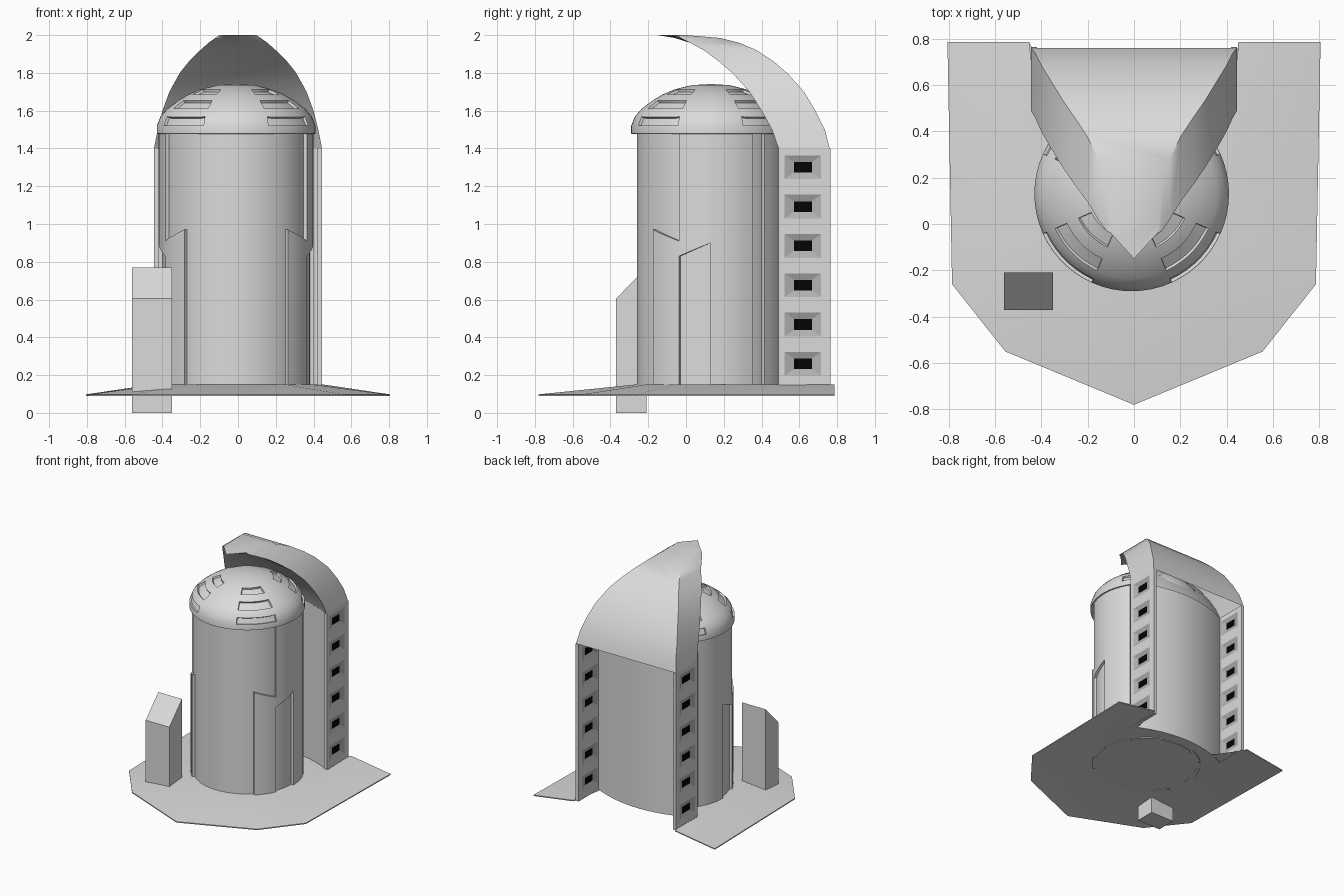
import bpy, bmesh, math
from mathutils import Vector

cube = bpy.data.objects.get("Cube")
if cube:
    bpy.data.objects.remove(cube, do_unlink=True)


def material(name, value):
    m = bpy.data.materials.new(name)
    m.use_nodes = True
    color = (value, value, value, 1)
    m.diffuse_color = color
    m.node_tree.nodes["Principled BSDF"].inputs["Base Color"].default_value = color
    return m


GREY = material("light grey", 0.71)
FRAME = material("window frame grey", 0.45)
BLACK = material("black glass", 0.001)
CX, CY = -0.01, 0.13   # tank axis


def finish(bm, name, mats=(GREY,), smooth=None, fix=True):
    if fix:
        bmesh.ops.recalc_face_normals(bm, faces=bm.faces[:])
    mesh = bpy.data.meshes.new(name)
    bm.to_mesh(mesh)
    bm.free()
    obj = bpy.data.objects.new(name, mesh)
    bpy.context.collection.objects.link(obj)
    for m in mats:
        mesh.materials.append(m)
    if smooth:
        bpy.ops.object.select_all(action='DESELECT')
        obj.select_set(True)
        bpy.context.view_layer.objects.active = obj
        bpy.ops.object.shade_smooth_by_angle(angle=math.radians(smooth))
    return obj


def loft(rings, open_start=False):
    """Skin through rings of equal point count, capped at the ends."""
    bm = bmesh.new()
    loops = [[bm.verts.new(p) for p in ring] for ring in rings]
    n = len(loops[0])
    for a, b in zip(loops, loops[1:]):
        for i in range(n):
            j = (i + 1) % n
            bm.faces.new((a[i], a[j], b[j], b[i]))
    if not open_start:
        bm.faces.new(loops[0][::-1])
    bm.faces.new(loops[-1])
    return bm


def circle(r, z, n=60):
    return [(CX + r * math.sin(math.tau * i / n), CY - r * math.cos(math.tau * i / n), z)
            for i in range(n)]


def arc(w, y, bulge, z, power=2, n=12):
    """Bowed line running from +w to -w."""
    ts = [1 - 2 * i / n for i in range(n + 1)]
    return [(w * t, y + bulge * (1 - abs(t) ** power), z) for t in ts]


# Tank body
finish(loft([circle(0.39, 0.138), circle(0.39, 1.49)]), "tank_body", smooth=35)

# Dome with four stacks of recessed panels
profile = [(0.38, 1.475), (0.42, 1.478), (0.42, 1.52), (0.4, 1.57), (0.365, 1.61),
           (0.305, 1.655), (0.255, 1.685), (0.19, 1.713), (0.1, 1.735), (0.02, 1.74)]
bm = loft([circle(r, z) for r, z in profile])
bmesh.ops.recalc_face_normals(bm, faces=bm.faces[:])
for low, high in ((1.52, 1.57), (1.61, 1.655), (1.685, 1.713)):
    for k in range(4):
        middle = math.radians(45 + 90 * k)
        region = []
        for f in bm.faces:
            c = f.calc_center_median()
            a = math.atan2(c.x - CX, CY - c.y)
            off = abs((a - middle + math.pi) % math.tau - math.pi)
            if low < c.z < high and off < math.radians(18.5):
                region.append(f)
        bmesh.ops.inset_region(bm, faces=region, thickness=0.003, depth=0)
        bmesh.ops.inset_region(bm, faces=region, thickness=0.003, depth=-0.014)
finish(bm, "tank_dome", smooth=35)


def cladding(name, start, end, bottom, top, r=0.41):
    """Raised curved panel; angles from the front, slanted ends."""
    for side, label in ((1, "left"), (-1, "right")):
        rings = []
        for i in range(7):
            t = i / 6
            a = math.radians(start + (end - start) * t)
            zb = bottom[0] + (bottom[1] - bottom[0]) * t
            zt = top[0] + (top[1] - top[0]) * t
            s, c = side * math.sin(a), math.cos(a)
            rings.append([(CX + q * s, CY - q * c, z)
                          for q, z in ((0.38, zb), (r, zb), (r, zt), (0.38, zt))])
        finish(loft(rings), label + name, smooth=35)


# Side cladding
FLOOR, RIM = (0.136, 0.136), (1.48, 1.48)
cladding("_lower_cladding", 42, 66, FLOOR, (0.97, 0.91))
cladding("_upper_cladding", 66, 90, (0.83, 0.9), RIM)
cladding("_rear_cladding", 90, 123, FLOOR, RIM)
cladding("_back_cladding", 134, 160, FLOOR, RIM)

# Swept hood, hollow and open below: z, half width, front y, back y, bow, bow power
slices = [(1.4, 0.445, 0.49, 0.76, 0.11, 2), (1.5, 0.425, 0.455, 0.735, 0.1, 2),
          (1.6, 0.4, 0.4, 0.685, 0.08, 2), (1.7, 0.363, 0.335, 0.625, 0.06, 2),
          (1.8, 0.308, 0.245, 0.535, 0.04, 2), (1.86, 0.26, 0.175, 0.465, 0.02, 2),
          (1.92, 0.2, 0.095, 0.375, 0.01, 2), (1.96, 0.155, 0.02, 0.28, 0, 2),
          (1.985, 0.12, -0.03, 0.18, -0.03, 1), (2.0, 0.1, -0.04, 0, -0.11, 1)]
finish(loft([arc(w, yf, b, z, p) + [(-w, yb, z), (w, yb, z)]
             for z, w, yf, yb, b, p in slices], open_start=True), "hood", smooth=40)

# Bowed rear wall under the hood
finish(loft([arc(0.44, 0.49, 0.11, z) + arc(0.44, 0.5, 0.11, z)[::-1] for z in (0.14, 1.4)]),
       "rear_wall", smooth=35)

# Side fins, each with a column of recessed windows on both faces
for side, label in ((1, "left"), (-1, "right")):
    bm = bmesh.new()
    bmesh.ops.create_cube(bm, size=1)
    for v in bm.verts:
        v.co = Vector((side * 0.432 + v.co.x * 0.026, 0.627 + v.co.y * 0.274, 0.77 + v.co.z * 1.26))
    rows = [0.26 + 0.208 * k for k in range(6)]
    cuts = [(Vector((0, y, 0)), Vector((0, 1, 0))) for y in (0.522, 0.715)]
    cuts += [(Vector((0, 0, z + d)), Vector((0, 0, 1))) for z in rows for d in (-0.063, 0.063)]
    for co, no in cuts:
        bmesh.ops.bisect_plane(bm, geom=bm.verts[:] + bm.edges[:] + bm.faces[:],
                               plane_co=co, plane_no=no)
    bmesh.ops.recalc_face_normals(bm, faces=bm.faces[:])
    panes = []
    for f in bm.faces:
        c = f.calc_center_median()
        if abs(f.normal.x) > 0.9 and 0.53 < c.y < 0.7 and min(abs(c.z - z) for z in rows) < 0.02:
            panes.append(f)
    ring = bmesh.ops.inset_individual(bm, faces=panes, thickness=0.035, depth=-0.012,
                                      use_even_offset=True)
    for f in ring["faces"]:
        f.material_index = 1
    for f in panes:
        f.material_index = 2
        middle = f.calc_center_median().y
        for v in f.verts:
            v.co.y = middle + (v.co.y - middle) * 0.78
    finish(bm, label + "_fin", mats=(GREY, FRAME, BLACK), fix=False)

# Base apron: thin sheet sloping down from the tank, notched behind the rear wall
half_outer = [(0.805, 0.785), (0.785, -0.26), (0.555, -0.55)]
half_inner = [(0.452, 0.78), (0.4, -0.05), (0.25, -0.21)]


def outline(half, front, z, drop):
    pts = half + [(0, front)] + [(-x, y) for x, y in half[::-1]]
    top = 0.15 - drop
    notch = [(-0.45, 0.785, top)] + arc(0.45, 0.49, 0.11, top)[::-1] + [(0.45, 0.785, top)]
    return [(x, y, z - drop) for x, y in pts] + notch


bm = loft([outline(half_inner, -0.27, 0.15, 0.008), outline(half_outer, -0.78, 0.098, 0.008),
           outline(half_outer, -0.78, 0.098, 0), outline(half_inner, -0.27, 0.15, 0)])
bmesh.ops.remove_doubles(bm, verts=bm.verts[:], dist=0.0005)
finish(bm, "base_apron", smooth=30)

# Control pillar with a sloping top
section = [(-0.37, 0), (-0.21, 0), (-0.21, 0.77), (-0.37, 0.605)]
finish(loft([[(x, y, z) for y, z in section] for x in (-0.56, -0.35)]), "control_pillar")
